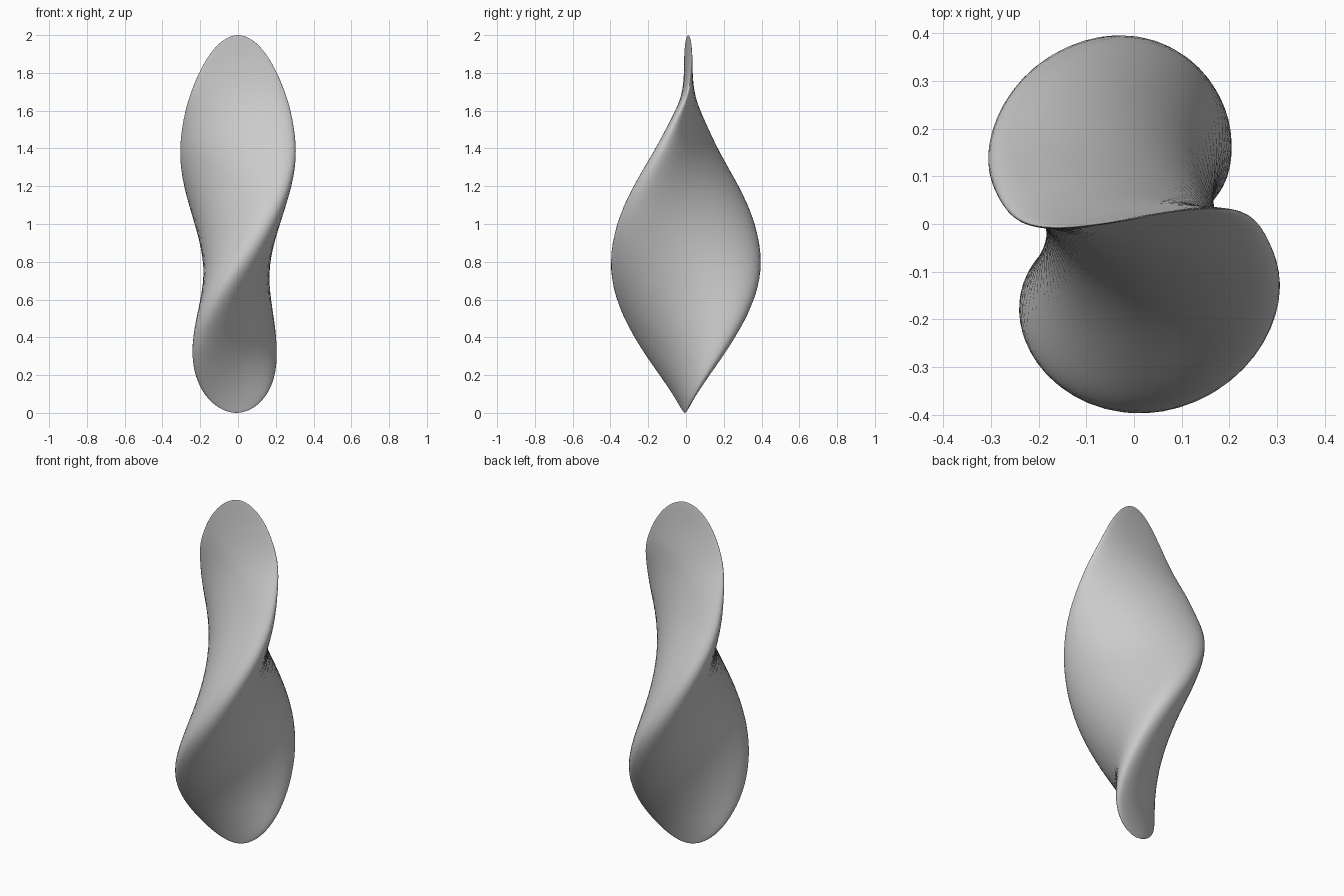
import bpy, bmesh, math

if "Cube" in bpy.data.objects:
    bpy.data.objects.remove(bpy.data.objects["Cube"])

RINGS, SIDES = 64, 64
BELLY = 0.84            # height of the widest section

# Spine: height, twist in degrees, x offset, y offset
SPINE = [
    (0.00, -170, -0.008, -0.006),
    (0.10, -161, -0.012, -0.007),
    (0.35, -133, -0.018, -0.007),
    (0.75, -91, -0.008, -0.001),
    (1.05, -60, -0.003, 0.000),
    (1.35, -29, 0.000, 0.002),
    (1.55, -12.5, 0.000, 0.008),
    (1.70, -0.5, 0.000, 0.012),
    (1.85, 6, 0.000, 0.012),
    (2.00, 10, 0.000, 0.012),
]


def spine(z):
    """Smooth (Hermite) interpolation of the spine table."""
    n = len(SPINE)
    i = max(k for k in range(n - 1) if SPINE[k][0] <= z + 1e-9)

    def slope(k, c):
        lo, hi = SPINE[max(k - 1, 0)], SPINE[min(k + 1, n - 1)]
        return (hi[c] - lo[c]) / (hi[0] - lo[0])

    p, q = SPINE[i], SPINE[i + 1]
    h = q[0] - p[0]
    t = (z - p[0]) / h
    return [(2*t**3 - 3*t*t + 1) * p[c] + (t**3 - 2*t*t + t) * h * slope(i, c)
            + (3*t*t - 2*t**3) * q[c] + (t**3 - t*t) * h * slope(i + 1, c)
            for c in (1, 2, 3)]


def half_sizes(z):
    """Half width and half thickness of the elliptical section."""
    above = z > BELLY
    u = (z - BELLY) / ((2 - BELLY) if above else BELLY)
    f = max(1 - u * u, 0)
    width = 0.398 * f ** 0.53 * (1 - 0.21 * u * u * f)
    thick = 0.178 * f ** (2.2 if above else 1.2)
    return width, min(thick + 0.015 * f ** 0.5 * abs(u) ** 4, width)


# Twisted blade: a stack of rotating ellipses closed at both tips
bm = bmesh.new()
rings = []
for i in range(1, RINGS):
    z = 1 - math.cos(math.pi * i / RINGS)
    angle, cx, cy = spine(z)
    a, b = half_sizes(z)
    c, s = math.cos(math.radians(angle)), math.sin(math.radians(angle))
    ring = []
    for k in range(SIDES):
        t = 2 * math.pi * k / SIDES
        u, v = a * math.cos(t), b * math.sin(t)
        ring.append(bm.verts.new((cx + u*c - v*s, cy + u*s + v*c, z)))
    rings.append(ring)

for lo, hi in zip(rings, rings[1:]):
    for k in range(SIDES):
        m = (k + 1) % SIDES
        bm.faces.new((lo[k], lo[m], hi[m], hi[k]))

for z, ring in ((0.0, rings[0]), (2.0, rings[-1])):
    _, cx, cy = spine(z)
    tip = bm.verts.new((cx, cy, z))
    for k in range(SIDES):
        bm.faces.new((ring[k], ring[(k + 1) % SIDES], tip))

bmesh.ops.recalc_face_normals(bm, faces=bm.faces)
for f in bm.faces:
    f.smooth = True
mesh = bpy.data.meshes.new("twisted_blade")
bm.to_mesh(mesh)
bm.free()
blade = bpy.data.objects.new("twisted_blade", mesh)
bpy.context.collection.objects.link(blade)
